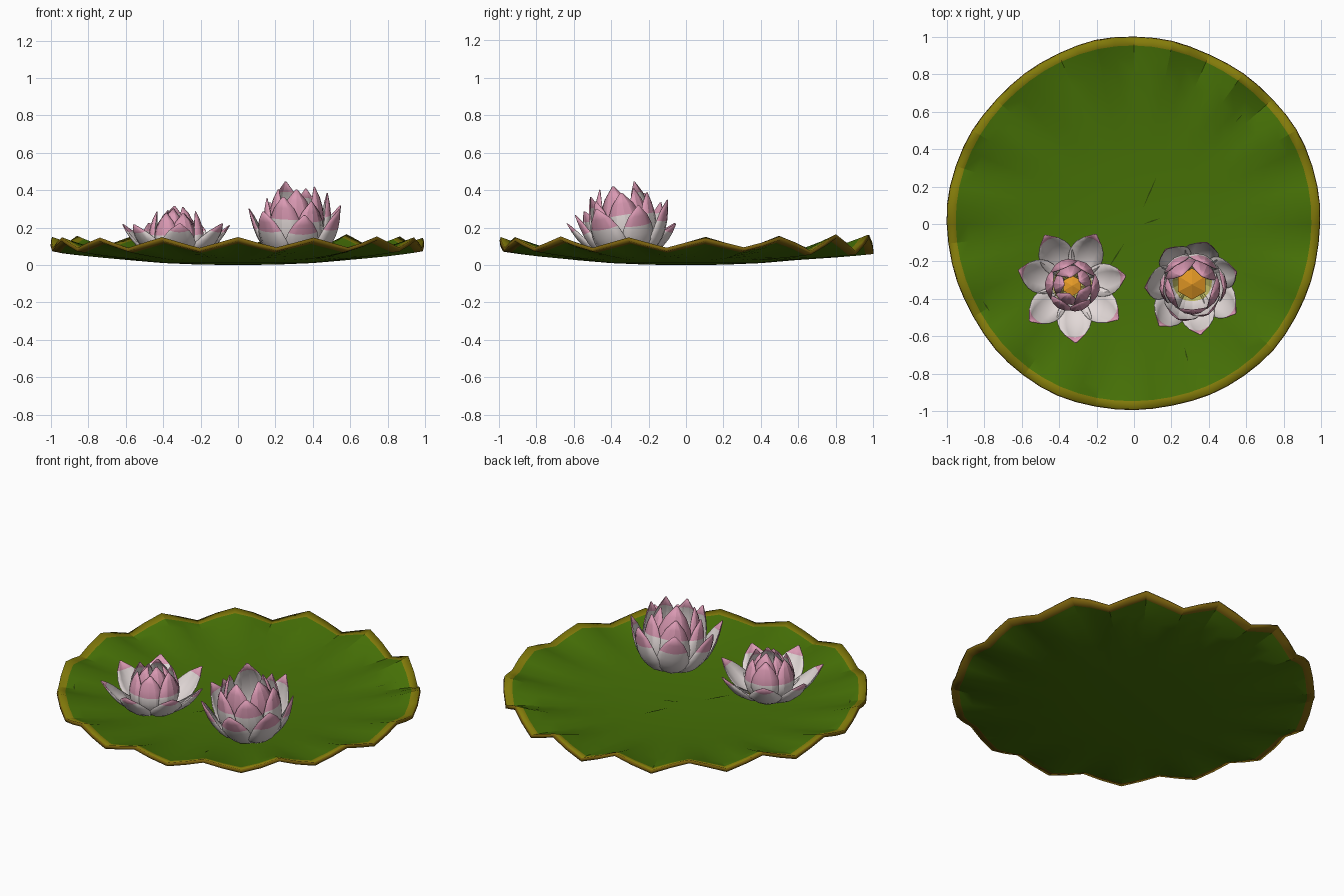
import bpy, bmesh, math, random
from mathutils import Matrix, Vector

random.seed(4)
cube = bpy.data.objects.get("Cube")
if cube:
    bpy.data.objects.remove(cube, do_unlink=True)


def material(name, rgb):
    m = bpy.data.materials.new(name)
    m.use_nodes = True
    m.diffuse_color = (*rgb, 1)
    bsdf = next(n for n in m.node_tree.nodes if n.type == 'BSDF_PRINCIPLED')
    bsdf.inputs["Base Color"].default_value = (*rgb, 1)
    bsdf.inputs["Roughness"].default_value = 0.8
    return m


green = material("leaf green", (0.062, 0.165, 0.002))
dark = material("crease green", (0.025, 0.06, 0.002))
olive = material("rim olive", (0.23, 0.2, 0.003))
brown = material("rim brown", (0.19, 0.115, 0.004))
white = material("petal white", (0.76, 0.69, 0.68))
pink = material("petal pink", (0.7, 0.32, 0.45))
lime = material("petal base yellow", (0.5, 0.47, 0.12))
orange = material("stamen orange", (0.8, 0.33, 0.02))


def make_object(name, bm, mats):
    mesh = bpy.data.meshes.new(name)
    bm.to_mesh(mesh)
    bm.free()
    for m in mats:
        mesh.materials.append(m)
    ob = bpy.data.objects.new(name, mesh)
    bpy.context.collection.objects.link(ob)
    return ob


def solidify(ob, thickness, shift, rim):
    mod = ob.modifiers.new("thickness", 'SOLIDIFY')
    mod.thickness = thickness
    mod.offset = -1
    mod.material_offset = shift
    mod.material_offset_rim = rim


def smooth(ob, degrees):
    bpy.ops.object.select_all(action='DESELECT')
    ob.select_set(True)
    bpy.context.view_layer.objects.active = ob
    bpy.ops.object.shade_smooth_by_angle(angle=math.radians(degrees))


# Lily pad: shallow dish with a ruffled rim
LOBES, STEPS = 15, 4
SEGMENTS = LOBES * STEPS
RINGS = [0.2, 0.4, 0.58, 0.7, 0.8, 0.89, 0.955, 1.0]
swell = [random.uniform(0.65, 1.25) for _ in range(LOBES)]


def pad_height(r, angle):
    turn = (angle + math.pi / 2) / (2 * math.pi) * LOBES
    ruffle = max(0, (r - 0.58) / 0.42) ** 1.4
    wave = math.cos(2 * math.pi * turn) * swell[round(turn) % LOBES]
    return 0.02 + 0.1 * r ** 2.5 + 0.037 * ruffle * wave


bm = bmesh.new()
rings = []
for r in RINGS:
    ring = []
    for i in range(SEGMENTS):
        a = 2 * math.pi * i / SEGMENTS
        edge = r * (1 - 0.012 * r ** 6 * (1 + math.cos(5 * a + 1)) / 2)
        ring.append(bm.verts.new((edge * math.cos(a), edge * math.sin(a), pad_height(r, a))))
    rings.append(ring)
centre = bm.verts.new((0, 0, 0.02))
for i in range(SEGMENTS):
    n = (i + 1) % SEGMENTS
    bm.faces.new((centre, rings[0][i], rings[0][n]))
    for k in range(len(rings) - 1):
        f = bm.faces.new((rings[k][i], rings[k + 1][i], rings[k + 1][n], rings[k][n]))
        f.material_index = int(k == len(rings) - 2)
# Green underside and brown edge come from the second half of the slots
pad = make_object("lily_pad", bm, [green, olive, green, brown])
solidify(pad, 0.02, 2, 2)
smooth(pad, 25)

# Thin creases on the pad surface
bm = bmesh.new()
for start, end in [((0.05, 0.09), (0.12, 0.25)), ((-0.14, -0.24), (-0.05, -0.1)),
                   ((0.53, 0.53), (0.68, 0.7)), ((0.05, 0), (0.14, 0.03)),
                   ((0.27, -0.66), (0.29, -0.74)), ((-0.81, -0.41), (-0.77, -0.47))]:
    p, q = Vector(start), Vector(end)
    side = (q - p).orthogonal().normalized() * 0.004
    corners = []
    for c in (p, (p + q) / 2 - side, q, (p + q) / 2 + side):
        z = pad_height(c.length, math.atan2(c.y, c.x)) + 0.004
        corners.append(bm.verts.new((c.x, c.y, z)))
    bm.faces.new(corners)
bmesh.ops.recalc_face_normals(bm, faces=bm.faces)
make_object("pad_creases", bm, [dark])

# Petals: cupped leaf shapes swept along a curve of (radius, height) points
WIDTHS = [0.3, 0.56, 0.78, 0.93, 1.0, 0.98, 0.86, 0.58, 0.04]
ACROSS = [-1, -0.5, 0, 0.5, 1]
INSIDE = [lime, lime, white, white, pink]
OUTSIDE = [lime, white, white, pink, pink]


def curve(points, u):
    a, b, c, d = (Vector(p) for p in points)
    v = 1 - u
    pos = a * v ** 3 + b * 3 * v * v * u + c * 3 * v * u * u + d * u ** 3
    tangent = (b - a) * v * v + (c - b) * 2 * u * v + (d - c) * u * u
    return pos, tangent.normalized()


def add_petal(bm, points, half_width, cup, angle, blush):
    turn = Matrix.Rotation(angle, 3, 'Z')
    size = random.uniform(0.93, 1.03)
    rows = []
    for k, w in enumerate(WIDTHS):
        pos, t = curve(points, k / (len(WIDTHS) - 1))
        row = []
        for s in ACROSS:
            lift = cup * half_width * w * s * s
            co = Vector((pos.x - t.y * lift, half_width * w * s, pos.y + t.x * lift))
            row.append(bm.verts.new(turn @ (co * size)))
        rows.append(row)
    last = len(rows) - 2
    for k in range(last + 1):
        # Yellow base, white body, blush on the outside, pink tip
        tone = 4 if k == last else 3 if k >= blush else min(k, 2)
        for j in range(len(ACROSS) - 1):
            f = bm.faces.new((rows[k][j], rows[k + 1][j], rows[k + 1][j + 1], rows[k][j + 1]))
            f.material_index = tone


def flower(prefix, location, tilt, layers, core):
    for name, count, points, half_width, cup, start, blush in layers:
        bm = bmesh.new()
        for i in range(count):
            wobble = random.uniform(-0.07, 0.07)
            add_petal(bm, points, half_width, cup,
                      math.radians(start) + 2 * math.pi * i / count + wobble, blush)
        ob = make_object(f"{prefix}_{name}_petals", bm, INSIDE + OUTSIDE)
        solidify(ob, 0.004, len(INSIDE), 0)
        smooth(ob, 20)
        ob.location, ob.rotation_euler = location, tilt
    # Stamen cluster
    radius, height = core
    bm = bmesh.new()
    bmesh.ops.create_cone(bm, cap_ends=True, segments=6, radius1=radius * 0.5,
                          radius2=radius, depth=height,
                          matrix=Matrix.Translation((0, 0, height / 2)))
    bm.normal_update()
    top = [f for f in bm.faces if f.normal.z > 0.9]
    bmesh.ops.poke(bm, faces=top, offset=radius * 0.3)
    ob = make_object(f"{prefix}_stamens", bm, [orange])
    ob.location, ob.rotation_euler = location, tilt


# Low, wide flower with a closed bud
flower("right_flower", (-0.33, -0.33, 0.03), (0, 0, 0), [
    ("outer", 7, [(0.02, 0), (0.15, 0), (0.23, 0.06), (0.3, 0.19)], 0.09, 0.35, -90, 7),
    ("middle", 6, [(0.02, 0), (0.17, 0.01), (0.16, 0.15), (0.1, 0.25)], 0.078, 0.45, -65, 5),
    ("inner", 5, [(0.02, 0), (0.12, 0.03), (0.14, 0.2), (0.045, 0.28)], 0.07, 0.5, -40, 5),
], (0.055, 0.15))

# Taller flower, opened and leaning to the front
flower("left_flower", (0.31, -0.3, 0.035), (math.radians(9), 0, 0), [
    ("outer", 7, [(0.02, 0), (0.18, 0), (0.23, 0.12), (0.26, 0.28)], 0.092, 0.35, -80, 6),
    ("middle", 6, [(0.02, 0), (0.2, 0.01), (0.2, 0.2), (0.165, 0.35)], 0.095, 0.45, -55, 6),
    ("inner", 5, [(0.02, 0), (0.17, 0.03), (0.18, 0.25), (0.1, 0.39)], 0.095, 0.45, -20, 5),
], (0.085, 0.13))
